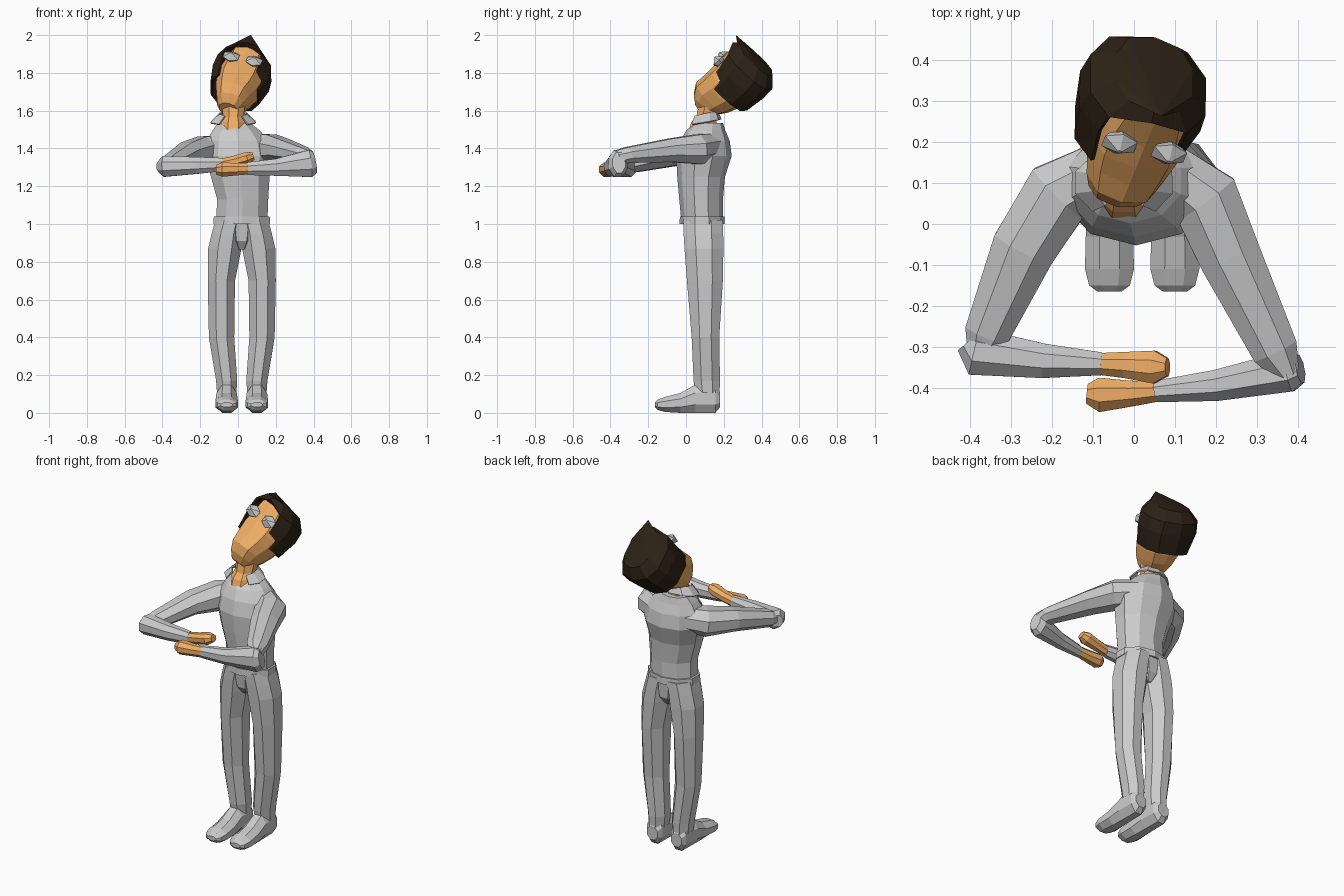
import bpy, bmesh, math
from mathutils import Vector as V

if "Cube" in bpy.data.objects:
    bpy.data.objects.remove(bpy.data.objects["Cube"])

X, Y, Z = V((1, 0, 0)), V((0, 1, 0)), V((0, 0, 1))


def material(name, rgb):
    m = bpy.data.materials.new(name)
    m.diffuse_color = (*rgb, 1)
    m.use_nodes = True
    m.node_tree.nodes["Principled BSDF"].inputs["Base Color"].default_value = m.diffuse_color
    return m


SKIN = material("skin", (0.87, 0.42, 0.13))
DARK = material("dark_hair", (0.026, 0.016, 0.008))


def finish(bm, name, mat=None):
    bmesh.ops.recalc_face_normals(bm, faces=bm.faces)
    me = bpy.data.meshes.new(name)
    bm.to_mesh(me)
    bm.free()
    ob = bpy.data.objects.new(name, me)
    bpy.context.collection.objects.link(ob)
    if mat:
        me.materials.append(mat)
    return ob


def loft_bm(rings, n=8, half=False, power=1.0, caps=True):
    """Rings are (centre, axis_a, axis_b); vertex 0 lies along axis_a."""
    bm = bmesh.new()
    k = 1 / math.cos(math.pi / n) if half else 1
    rows = []
    for c, a, b in rings:
        row = []
        for i in range(n):
            t = 2 * math.pi * (i + 0.5 * half) / n
            ca, sa = math.cos(t), math.sin(t)
            ca = math.copysign(abs(ca) ** power, ca) * k
            sa = math.copysign(abs(sa) ** power, sa) * k
            row.append(bm.verts.new(c + a * ca + b * sa))
        rows.append(row)
    for r0, r1 in zip(rows, rows[1:]):
        for i in range(n):
            j = (i + 1) % n
            bm.faces.new((r0[i], r0[j], r1[j], r1[i]))
    if caps:
        bm.faces.new(rows[0])
        bm.faces.new(rows[-1])
    return bm, rows


def level(name, rows, mat=None, n=8, half=True, power=1.0):
    """Stack of horizontal ellipses: z, cx, cy, rx, ry."""
    rings = [(V((cx, cy, z)), X * rx, Y * ry) for z, cx, cy, rx, ry in rows]
    return finish(loft_bm(rings, n, half, power)[0], name, mat)


def limb(name, pts, mat=None, n=8):
    """Tube along a path: x, y, z, half width, half height."""
    P = [V(p[:3]) for p in pts]
    rings = []
    for i, p in enumerate(pts):
        t = (P[min(i + 1, len(P) - 1)] - P[max(i - 1, 0)]).normalized()
        s = t.cross(Z).normalized()
        rings.append((P[i], s * p[3], s.cross(t) * p[4]))
    return finish(loft_bm(rings, n, True)[0], name, mat)


# Trouser legs and shoes, mirrored about the body's centre line
MID = 0.02
for side, s in (("left", -1), ("right", 1)):
    leg = [(0.09, .08, .115, .05, .062), (0.17, .08, .11, .056, .07),
           (0.40, .107, .103, .067, .073), (0.70, .108, .1, .072, .095),
           (0.87, .09, .095, .088, .103), (0.95, .077, .092, .082, .105),
           (1.02, .06, .09, .08, .105)]
    level(side + "_leg", [(z, MID + s * d, y, rx, ry) for z, d, y, rx, ry in leg])
    shoe = [(.18, .035, .03, .11), (.155, .05, 0, .15), (.05, .054, 0, .15),
            (-.03, .058, 0, .105), (-.11, .06, .005, .085), (-.15, .05, .015, .07),
            (-.165, .03, .03, .055)]
    rings = [(V((MID + s * .08, y, (z0 + z1) / 2)), X * rx, Z * (z1 - z0) / 2)
             for y, rx, z0, z1 in shoe]
    finish(loft_bm(rings, 8, True)[0], side + "_shoe")

# Crotch, waistband and shirt
level("crotch", [(.865, MID, .095, .03, .06), (.91, MID, .093, .065, .092),
                 (1.02, MID, .09, .09, .102)])
level("waistband", [(1.0, .02, .085, .15, .113), (1.04, .02, .085, .148, .112)], n=10)
level("shirt", [(1.02, .02, .085, .136, .105), (1.13, .025, .08, .135, .11),
                (1.25, .012, .08, .155, .12), (1.36, .005, .095, .18, .14),
                (1.44, 0, .1, .165, .125), (1.495, -.01, .105, .125, .098),
                (1.535, -.02, .12, .085, .072)], n=10)

# Open flared collar
bm = bmesh.new()
rows = []
for r, ry, z in ((.075, .07, 1.585), (.125, .088, 1.54)):
    row = []
    for i in range(9):
        t = math.radians(-52 + 284 * i / 8)
        row.append(bm.verts.new((-.025 + r * math.cos(t), .1 + ry * math.sin(t),
                                 z + .015 * math.sin(t))))
    rows.append(row)
for i in range(8):
    bm.faces.new((rows[0][i], rows[0][i + 1], rows[1][i + 1], rows[1][i]))
collar = finish(bm, "collar")
collar.modifiers.new("thickness", 'SOLIDIFY').thickness = 0.008

# Sleeves: upper arms and folded forearms
limb("left_upper_arm", [(-.08, .13, 1.40, .07, .07), (-.185, .075, 1.385, .085, .078),
                        (-.27, -.06, 1.37, .078, .062), (-.36, -.27, 1.32, .055, .046),
                        (-.378, -.325, 1.31, .03, .03)])
limb("right_upper_arm", [(.08, .13, 1.41, .07, .07), (.175, .06, 1.395, .085, .078),
                         (.235, -.08, 1.39, .076, .062), (.345, -.31, 1.365, .057, .042),
                         (.375, -.365, 1.35, .03, .04)])
limb("left_forearm", [(-.408, -.29, 1.305, .03, .035), (-.39, -.312, 1.305, .058, .055),
                      (-.22, -.335, 1.31, .042, .045), (-.08, -.342, 1.315, .028, .035)])
limb("right_forearm", [(.407, -.355, 1.325, .034, .055), (.38, -.36, 1.32, .05, .072),
                       (.2, -.395, 1.30, .038, .045), (.05, -.41, 1.293, .026, .034)])

# Mitten hands
limb("left_hand", [(-.09, -.342, 1.315, .026, .03), (-.02, -.345, 1.33, .032, .03),
                   (.05, -.35, 1.35, .04, .032), (.082, -.35, 1.36, .022, .02)], SKIN)
limb("right_hand", [(.06, -.41, 1.293, .024, .03), (-.01, -.415, 1.29, .032, .033),
                    (-.085, -.418, 1.288, .042, .038), (-.115, -.415, 1.287, .024, .025)], SKIN)

# Neck, widening into the open collar
level("neck", [(1.50, -.025, .09, .07, .075), (1.54, -.025, .095, .065, .066),
               (1.57, -.025, .11, .055, .055), (1.69, -.02, .145, .065, .065)], SKIN)

# Tilted head frame: R across the eyes, U towards the crown, F out of the face
E = V((.025, .19, 1.87))
R = V((.96, -.2, -.2)).normalized()
U = V((.28, .65, .70))
U = (U - R * U.dot(R)).normalized()
F = R.cross(U)


def head_rings(rows, shift=0):
    """Rows: height, half width, back, front."""
    return [(E + R * shift + U * u + F * (b + f) / 2, F * (f - b) / 2, R * w)
            for u, w, b, f in rows]


bm, _ = loft_bm(head_rings([(-.275, .05, -.15, -.055), (-.24, .075, -.18, -.012),
                            (-.19, .095, -.215, .018), (-.13, .113, -.24, .012),
                            (-.07, .124, -.25, .01), (0, .12, -.24, .004),
                            (.09, .10, -.22, .005)]), 10, power=.8)
finish(bm, "head", SKIN)

# Hair: cap opened over the face, with a peaked fringe
bm, rows = loft_bm(head_rings([(-.115, .138, -.28, -.005), (0, .16, -.30, .005),
                               (.07, .153, -.30, .02), (.125, .10, -.25, .0)], -.012),
                   10, power=.8, caps=False)
crown = bm.verts.new(E + U * .152 + F * .035)
for i in range(10):
    bm.faces.new((rows[3][i], rows[3][(i + 1) % 10], crown))
rows[2][0].co += U * .035
bmesh.ops.delete(bm, geom=[f for f in bm.faces if rows[1][0] in f.verts], context='FACES')
hair = finish(bm, "hair", DARK)
hair.modifiers.new("thickness", 'SOLIDIFY').thickness = 0.01

# Faceted eyes
for side, s in (("left", -1), ("right", 1)):
    c = E + R * s * .063 + F * .01
    rings = [(c - F * .02, U * .025, R * .033), (c, U * .036, R * .048),
             (c + F * .026, U * .005, R * .006)]
    finish(loft_bm(rings, 6)[0], side + "_eye")
